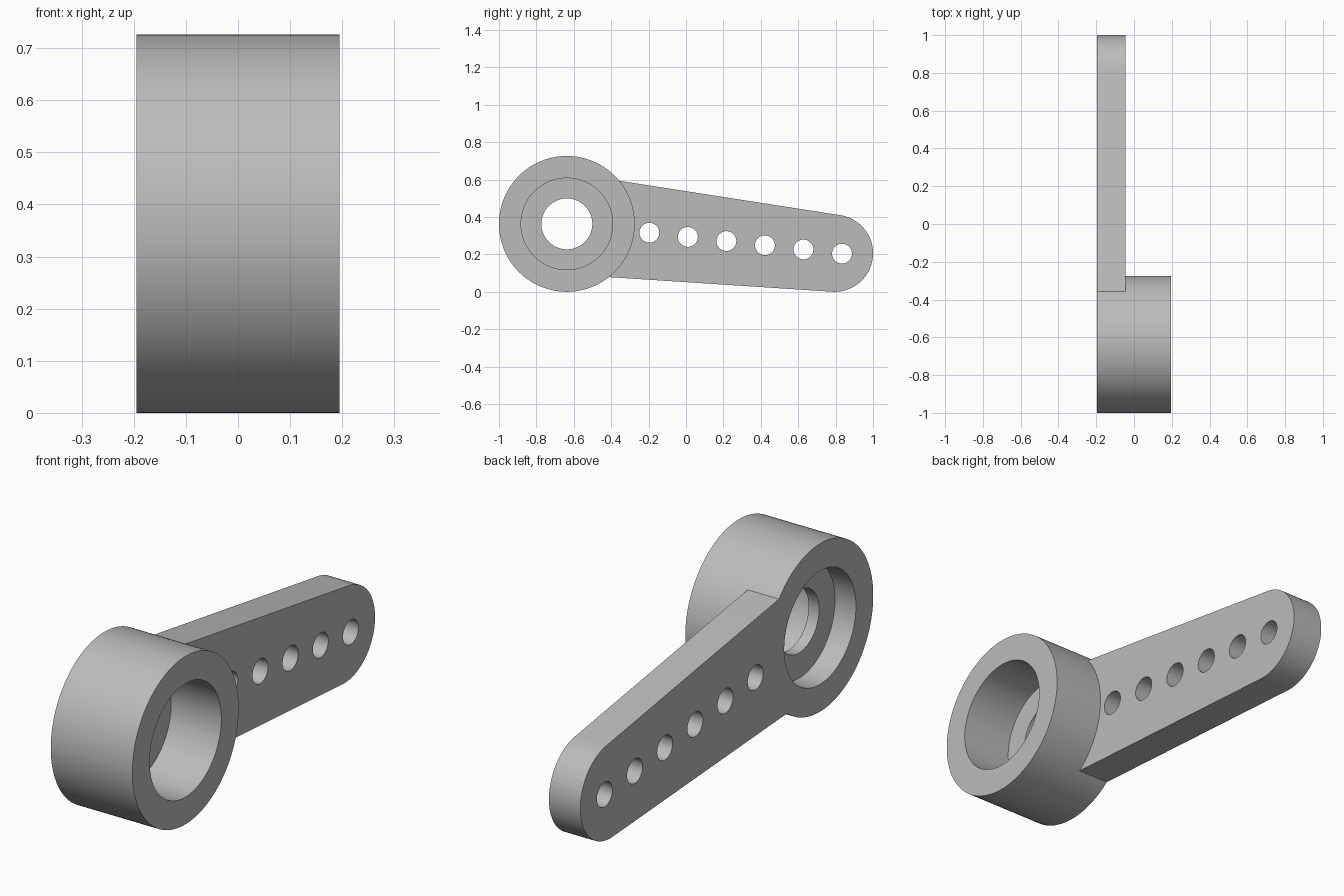
import bpy, bmesh, math
from mathutils import Vector

default = bpy.data.objects.get("Cube")
if default:
    bpy.data.objects.remove(default, do_unlink=True)

grey = bpy.data.materials.new("plain grey")
grey.use_nodes = True
colour = (0.5, 0.5, 0.5, 1)
grey.diffuse_color = colour
grey.node_tree.nodes["Principled BSDF"].inputs["Base Color"].default_value = colour

HUB_Y, HUB_Z, HUB_R = -0.637, 0.363, 0.363
TIP_Y, TIP_Z, TIP_R = 0.794, 0.206, 0.206
SIDE, ARM_FACE = -0.195, -0.045


def finish(bm, name):
    bmesh.ops.recalc_face_normals(bm, faces=bm.faces[:])
    mesh = bpy.data.meshes.new(name)
    bm.to_mesh(mesh)
    bm.free()
    mesh.materials.append(grey)
    obj = bpy.data.objects.new(name, mesh)
    bpy.context.collection.objects.link(obj)
    return obj


def arc(y, z, radius, start, end, steps):
    angles = [math.radians(start + (end - start) * i / steps) for i in range(steps + 1)]
    return [(y + radius * math.cos(a), z + radius * math.sin(a)) for a in angles]


def prism(name, outline, x0, x1):
    bm = bmesh.new()
    face = bm.faces.new([bm.verts.new((x0, y, z)) for y, z in outline])
    moved = bmesh.ops.extrude_face_region(bm, geom=[face])["geom"]
    verts = [v for v in moved if isinstance(v, bmesh.types.BMVert)]
    bmesh.ops.translate(bm, verts=verts, vec=(x1 - x0, 0, 0))
    return finish(bm, name)


def lathe(name, profile):
    """Revolve a closed (x, radius) profile around the hub axis."""
    bm = bmesh.new()
    verts = [bm.verts.new((x, HUB_Y, HUB_Z + r)) for x, r in profile]
    edges = [bm.edges.new((v, verts[i - 1])) for i, v in enumerate(verts)]
    bmesh.ops.spin(bm, geom=verts + edges, cent=Vector((0, HUB_Y, HUB_Z)),
                   axis=Vector((1, 0, 0)), angle=math.tau, steps=128, use_merge=True)
    bmesh.ops.remove_doubles(bm, verts=bm.verts[:], dist=0.0001)
    return finish(bm, name)


def combine(target, other, operation):
    mod = target.modifiers.new(operation.lower(), "BOOLEAN")
    mod.operation, mod.solver, mod.object = operation, "EXACT", other
    bpy.context.view_layer.objects.active = target
    bpy.ops.object.modifier_apply(modifier=mod.name)
    bpy.data.objects.remove(other, do_unlink=True)


# Hub: deep bore on one side, shallow recess on the other, thin web with a hole
bore, hole = 0.245, 0.136
lever = lathe("lever_arm_with_hub", [
    (SIDE, HUB_R), (-SIDE, HUB_R), (-SIDE, bore), (ARM_FACE, bore),
    (ARM_FACE, hole), (-0.095, hole), (-0.095, bore), (SIDE, bore)])

# Tapered arm with a rounded tip, its root buried in the hub wall
outline = arc(TIP_Y, TIP_Z, TIP_R, -93.2, 80.6, 48)
outline += arc(HUB_Y, HUB_Z, 0.32, 49, -61, 32)
combine(lever, prism("arm", outline, SIDE, ARM_FACE), "UNION")

# Row of linkage holes
for i in range(6):
    drill = prism("hole_cutter", arc(-0.196 + 0.206 * i, 0.316 - 0.0224 * i, 0.053, 0, 354.375, 63),
                  SIDE - 0.1, ARM_FACE + 0.1)
    drill.hide_render = True
    combine(lever, drill, "DIFFERENCE")

bpy.ops.object.select_all(action="DESELECT")
lever.select_set(True)
bpy.context.view_layer.objects.active = lever
bpy.ops.object.shade_smooth_by_angle(angle=math.radians(30))
